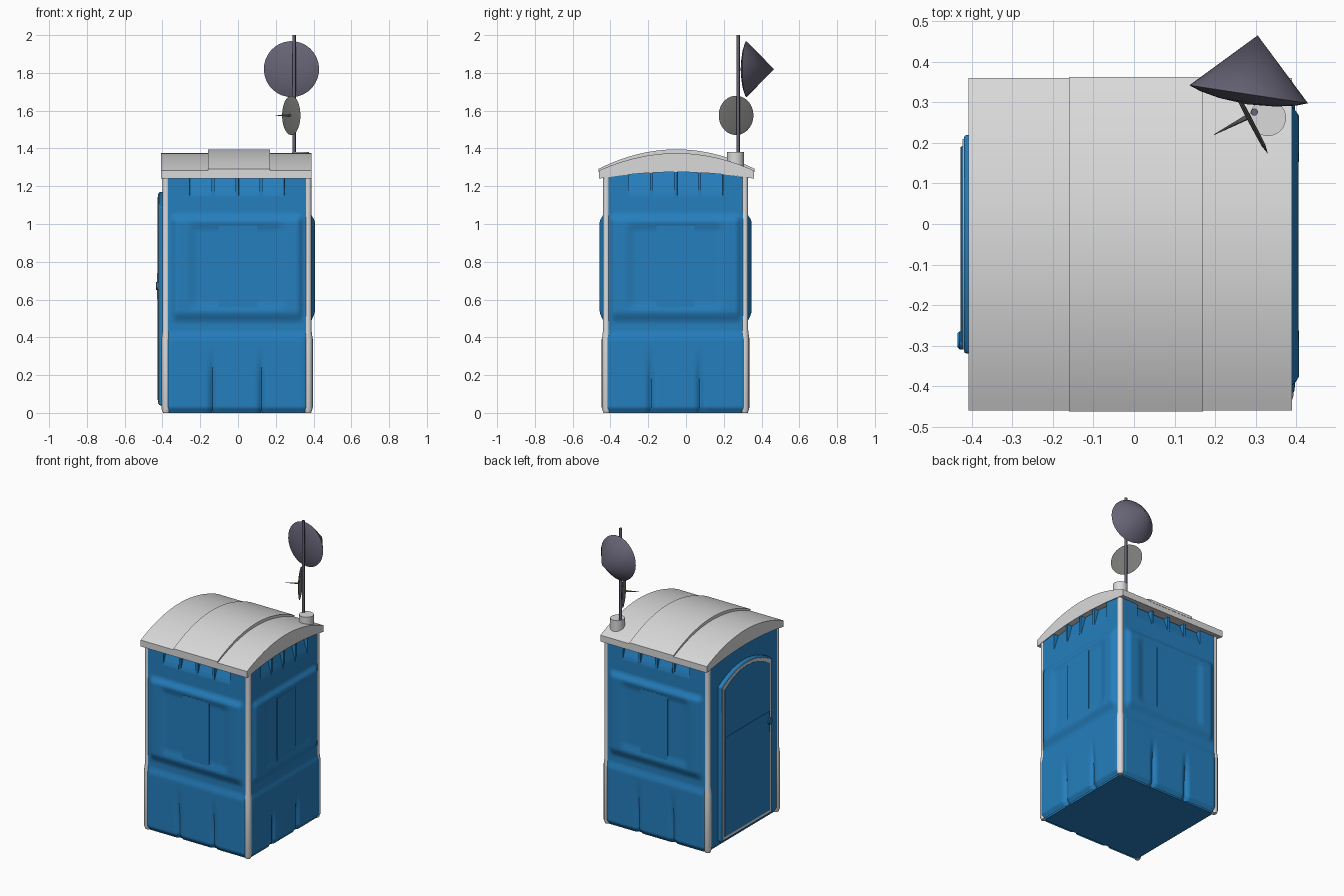
import bpy, bmesh, math
from mathutils import Vector

if "Cube" in bpy.data.objects:
    bpy.data.objects.remove(bpy.data.objects["Cube"], do_unlink=True)


def material(name, rgb):
    m = bpy.data.materials.new(name)
    m.use_nodes = True
    m.diffuse_color = (*rgb, 1)
    m.node_tree.nodes["Principled BSDF"].inputs["Base Color"].default_value = (*rgb, 1)
    return m


BLUE = material("blue plastic", (0.018, 0.21, 0.51))
WHITE = material("pale grey plastic", (0.70, 0.70, 0.70))
PURPLE = material("purple grey metal", (0.135, 0.125, 0.18))
GREY = material("dark grey metal", (0.19, 0.19, 0.18))

CX, CY = -0.005, -0.055      # body centre
DX, DY = 0.39, 0.38          # wall distances from the centre
EAVE = 1.245


def finish(name, bm, mat, angle=35):
    bmesh.ops.recalc_face_normals(bm, faces=bm.faces)
    mesh = bpy.data.meshes.new(name)
    bm.to_mesh(mesh)
    bm.free()
    mesh.materials.append(mat)
    mesh.shade_smooth()
    mesh.set_sharp_from_angle(angle=math.radians(angle))
    ob = bpy.data.objects.new(name, mesh)
    bpy.context.collection.objects.link(ob)
    return ob


def box(name, lo, hi, mat):
    bm = bmesh.new()
    bmesh.ops.create_cube(bm, size=1)
    for v in bm.verts:
        v.co = [l + (c + 0.5) * (h - l) for c, l, h in zip(v.co, lo, hi)]
    return finish(name, bm, mat)


def prism(name, outline, x0, x1, mat):
    """Extrude a (y, z) outline along x."""
    bm = bmesh.new()
    face = bm.faces.new([bm.verts.new((x0, y, z)) for y, z in outline])
    new = bmesh.ops.extrude_face_region(bm, geom=[face])["geom"]
    for v in new:
        if isinstance(v, bmesh.types.BMVert):
            v.co.x = x1
    return finish(name, bm, mat)


def lathe(name, profile, place, mat, axis=(0, 0, 1), sides=32):
    """Spin (radius, height) points about an axis."""
    turn = Vector((0, 0, 1)).rotation_difference(Vector(axis))
    bm = bmesh.new()
    rings = []
    for r, h in profile:
        ring = []
        for i in range(sides):
            a = math.tau * i / sides
            p = Vector((r * math.cos(a), r * math.sin(a), h))
            ring.append(bm.verts.new(turn @ p + Vector(place)))
        rings.append(ring)
    for low, up in zip(rings, rings[1:]):
        for i in range(sides):
            j = (i + 1) % sides
            bm.faces.new((low[i], low[j], up[j], up[i]))
    bm.faces.new(rings[0])
    bm.faces.new(rings[-1])
    bmesh.ops.remove_doubles(bm, verts=bm.verts, dist=0.00001)
    return finish(name, bm, mat)


def ramp(x, a, b):
    t = min(1, max(0, (x - a) / (b - a)))
    return t * t * (3 - 2 * t)


# Moulded wall relief: skirt, grooves, raised panel and vents
VENTS = [(0.009, 0.119), (0.135, 0.25)]


def foot(z):
    return -0.018 * ramp(z, 0.03, 0)


def relief(u, z):
    a = abs(u)
    d = foot(z) + 0.012 * ramp(z, 0.44, 0.38) * ramp(a, 0.38, 0.35)
    groove = max(0, 1 - abs(a - 0.13) / 0.025)
    d -= 0.018 * groove * ramp(z, 0.37, 0.12)
    d += 0.022 * ramp(a, 0.355, 0.32) * ramp(z, 0.47, 0.54) * ramp(z, 1.06, 1.01)
    d -= 0.01 * ramp(a, 0.27, 0.21) * ramp(z, 0.53, 0.6) * ramp(z, 1.02, 0.96)
    if z > 1.15 and any(lo < a < hi for lo, hi in VENTS):
        d -= 0.035 * (z - 1.15) / (EAVE - 1.15)
    return d


def plain(u, z):
    return foot(z)


def wall(name, normal, dist, half, shape, arched):
    n = Vector((*normal, 0))
    t = Vector((-n.y, n.x, 0))
    cols = [half * (i / 32 - 1) for i in range(65)]
    for edge in (e for v in VENTS for e in v):
        cols += [s * (edge + o) for s in (-1, 1) for o in (-0.0005, 0.0005)]
    cols.sort()
    rows = [0.01 * i for i in range(0, 116)] + [1.18, 1.21, EAVE]
    bm = bmesh.new()
    grid = []
    for z in rows:
        line = []
        for u in cols:
            lift = 0.035 * (1 - (u / half) ** 2) if arched else 0
            top = z + lift * max(0, z - 1.15) / (EAVE - 1.15)
            p = Vector((CX, CY, top)) + n * (dist + shape(u, z)) + t * u
            line.append(bm.verts.new(p))
        grid.append(line)
    for a, b in zip(grid, grid[1:]):
        for i in range(len(cols) - 1):
            bm.faces.new((a[i], a[i + 1], b[i + 1], b[i]))
    ob = finish(name, bm, BLUE)
    # Face the sheet outwards
    if ob.data.polygons[0].normal.dot(n) < 0:
        ob.data.flip_normals()


wall("front_wall", (0, -1), DY, DX - 0.012, relief, False)
wall("back_wall", (0, 1), DY, DX - 0.012, relief, False)
wall("left_wall", (1, 0), DX, DY - 0.012, relief, True)
wall("door_wall", (-1, 0), DX, DY - 0.012, plain, True)
box("body_core", (CX - 0.372, CY - 0.362, 0), (CX + 0.372, CY + 0.362, 1.12), BLUE)

# Window plates on three walls
W, Z0, Z1 = 0.1, 0.54, 0.99
for name, s in (("front_window", -1), ("back_window", 1)):
    ys = sorted((CY + s * (DY + 0.01), CY + s * (DY + 0.018)))
    box(name, (-W, ys[0], Z0), (W, ys[1], Z1), BLUE)
box("left_window", (CX + DX + 0.01, CY - W, Z0), (CX + DX + 0.018, CY + W, Z1), BLUE)

# Corner posts
POST = [(0.016, 0), (0.023, 0.02), (0.023, 0.4), (0.018, 0.44), (0.018, 1.25)]
for sx, side in ((-1, "right"), (1, "left")):
    for sy, end in ((-1, "front"), (1, "back")):
        place = (CX + sx * (DX - 0.014), CY + sy * (DY - 0.014), 0)
        lathe(f"{end}_{side}_post", POST, place, WHITE, sides=12)


# Arched roof with a raised middle band
def arc(end, rise, half, count=32):
    pts = []
    for i in range(count + 1):
        s = 2 * i / count - 1
        pts.append((-0.05 + half * s, end + rise * (1 - s * s)))
    return pts


prism("roof", arc(1.283, 0.092, 0.41) + arc(1.24, 0.035, 0.41)[::-1], -0.408, 0.39, WHITE)
prism("roof_band", arc(1.292, 0.103, 0.413) + arc(1.275, 0.08, 0.413)[::-1],
      -0.16, 0.17, WHITE)


# Door with arched top, frame and middle rail
def door_outline(inset):
    half = 0.27 - inset
    top = arc(1.09 - inset, 0.08, half, 16)
    return [(-0.05 - half, 0.04 + inset)] + top + [(-0.05 + half, 0.04 + inset)]


slab = prism("door_slab", door_outline(0), -0.42, -0.38, BLUE)
bevel = slab.modifiers.new("soft edge", "BEVEL")
bevel.width, bevel.segments = 0.008, 2
prism("door_frame", door_outline(0.01), -0.423, -0.41, WHITE)
prism("door_panel", door_outline(0.028), -0.425, -0.41, BLUE)
box("door_rail", (-0.428, -0.29, 0.6), (-0.42, 0.19, 0.74), BLUE)
lathe("door_knob", [(0.022, 0), (0.022, 0.015), (0.018, 0.019)],
      (-0.416, -0.287, 0.672), BLUE, (-1, 0, 0), 16)

# Vent stack and mast
lathe("vent_stack", [(0.045, 1.27), (0.045, 1.38)], (0.33, 0.262, 0), WHITE)
lathe("mast", [(0.009, 1.3), (0.009, 2.0)], (0.297, 0.276, 0), PURPLE, sides=12)

# Large conical dish
lathe("large_dish", [(0, -0.025), (0.07, -0.02), (0.12, -0.01), (0.148, 0), (0, 0.147)],
      (0.283, 0.32, 1.82), PURPLE, (0.15, 0.99, 0))

# Small dish with a pointed feed
AIM = (-0.885, -0.467, 0)
lathe("small_dish", [(0, -0.006), (0.08, -0.005), (0.104, 0), (0.08, 0.005), (0, 0.006)],
      (0.282, 0.265, 1.575), GREY, AIM)
lathe("small_dish_feed", [(0.007, 0), (0.001, 0.095)], (0.282, 0.265, 1.575), GREY, AIM, 10)
